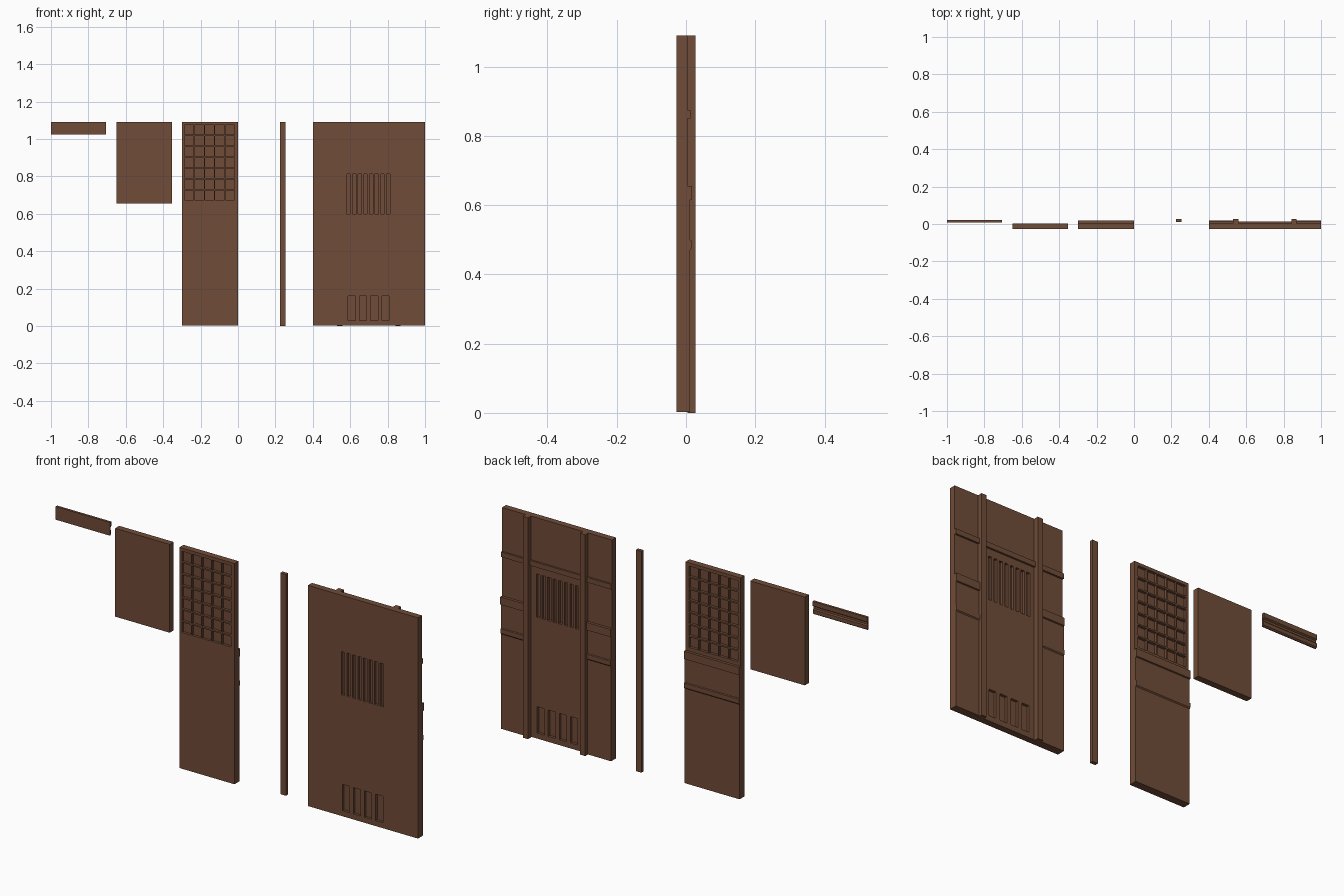
import bpy, bmesh

if "Cube" in bpy.data.objects:
    bpy.data.objects.remove(bpy.data.objects["Cube"])

wood = bpy.data.materials.new("brown_wood")
wood.diffuse_color = (0.16, 0.072, 0.039, 1)
wood.use_nodes = True
wood.node_tree.nodes["Principled BSDF"].inputs["Base Color"].default_value = wood.diffuse_color

FRONT, BACK, TOP = -0.0275, 0.004, 1.09
LOWER = 0.0115      # thicker rear face below the dado rail
POST_BACK = 0.0275


def finish(name, bm):
    bmesh.ops.recalc_face_normals(bm, faces=bm.faces)
    me = bpy.data.meshes.new(name)
    bm.to_mesh(me)
    bm.free()
    ob = bpy.data.objects.new(name, me)
    bpy.context.collection.objects.link(ob)
    me.materials.append(wood)
    return ob


def add_box(bm, x0, x1, y0, y1, z0, z1):
    vs = bmesh.ops.create_cube(bm, size=1)["verts"]
    for v in vs:
        v.co.x = x1 if v.co.x > 0 else x0
        v.co.y = y1 if v.co.y > 0 else y0
        v.co.z = z1 if v.co.z > 0 else z0


def box(name, *dims):
    bm = bmesh.new()
    add_box(bm, *dims)
    return finish(name, bm)


def extrude_profile(name, x0, x1, profile):
    """Extrude a (y, z) outline along x."""
    bm = bmesh.new()
    f = bm.faces.new([bm.verts.new((x0, y, z)) for y, z in profile])
    r = bmesh.ops.extrude_face_region(bm, geom=[f])
    for v in r["geom"]:
        if isinstance(v, bmesh.types.BMVert):
            v.co.x = x1
    return finish(name, bm)


def cut_recesses(ob, rects, y_front, y_back):
    """Sink rectangles into both faces, leaving a thin pane between."""
    bm = bmesh.new()
    for x0, x1, z0, z1 in rects:
        add_box(bm, x0, x1, -0.1, y_front, z0, z1)
        add_box(bm, x0, x1, y_back, 0.1, z0, z1)
    cutter = finish("recess_cutter", bm)
    cutter.hide_render = True
    mod = ob.modifiers.new("recesses", "BOOLEAN")
    mod.object = cutter
    mod.operation = "DIFFERENCE"
    mod.solver = "EXACT"
    bpy.context.view_layer.objects.active = ob
    bpy.ops.object.modifier_apply(modifier=mod.name)
    bpy.data.objects.remove(cutter)


def lower_trim(back):
    # thicker lower half with dado rail and a narrow rail beneath it
    return [(back, 0.003), (LOWER, 0.003), (LOWER, 0.47), (0.0155, 0.475),
            (0.0155, 0.497), (LOWER, 0.5), (LOWER, 0.615), (0.0175, 0.617),
            (0.0175, 0.655), (back, 0.655)]


# loose moulding strip
extrude_profile("moulding_strip", -1.0, -0.705, [
    (0.009, 1.09), (0.021, 1.09), (0.021, 1.068), (0.014, 1.063),
    (0.014, 1.053), (0.019, 1.048), (0.019, 1.03), (0.013, 1.025), (0.009, 1.025)])

# plain panel
box("plain_panel", -0.65, -0.353, FRONT, BACK, 0.655, TOP)

# lattice panel: one solid profile, then 5 x 7 recessed panes
lattice = extrude_profile("lattice_panel", -0.3, 0.0,
                          [(FRONT, 0.003)] + lower_trim(BACK)[1:] + [(BACK, TOP), (FRONT, TOP)])
px, pz = 0.0545, 0.0582
panes = [(-0.286 + i * px, -0.286 + i * px + 0.049,
          0.674 + j * pz, 0.674 + j * pz + 0.051)
         for i in range(5) for j in range(7)]
cut_recesses(lattice, panes, -0.015, -0.009)

# loose post
box("loose_post", 0.224, 0.254, 0.01, POST_BACK, 0, TOP)

# wide panel with upper slots and lower vents
wide = box("wide_panel", 0.4, 1.0, FRONT, BACK, 0.003, TOP)
slots = [(0.582 + i * 0.0303, 0.600 + i * 0.0303, 0.6, 0.813) for i in range(8)]
vents = [(0.588 + i * 0.0605, 0.627 + i * 0.0605, 0.03, 0.16) for i in range(4)]
cut_recesses(wide, slots + vents, -0.015, -0.009)

# rear trim on the wide panel
for side, x0, x1 in (("left", 0.4, 0.53), ("right", 0.87, 1.0)):
    extrude_profile(side + "_lower_trim", x0, x1, lower_trim(BACK))
for side, x in (("left", 0.53), ("right", 0.842)):
    box(side + "_post", x, x + 0.028, BACK, POST_BACK, 0, TOP)
for name, x0, x1 in (("left", 0.4, 0.53), ("middle", 0.558, 0.842), ("right", 0.87, 1.0)):
    box(name + "_upper_rail", x0, x1, BACK, 0.013, 0.85, 0.875)
